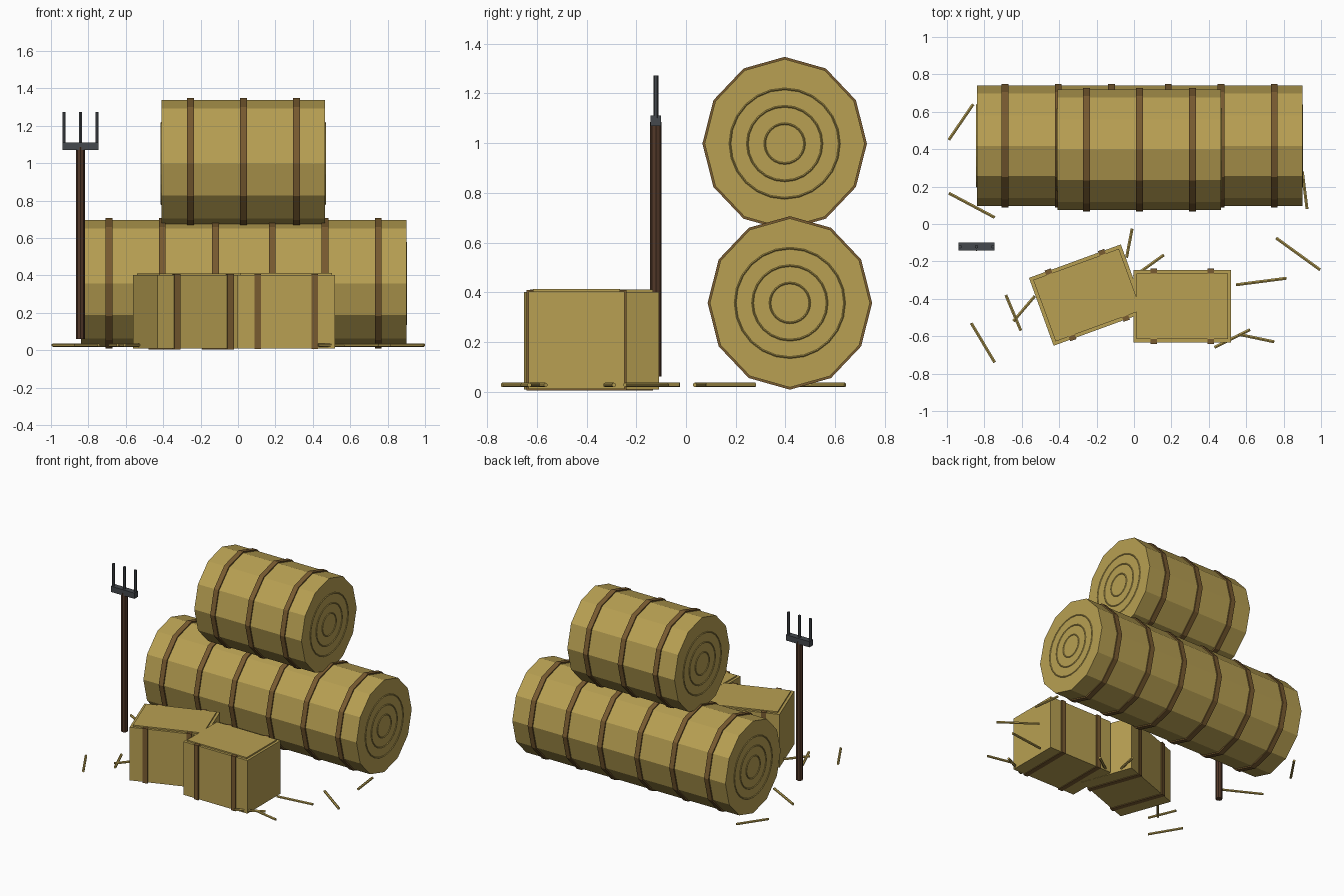
import bpy
from math import radians, atan2, hypot, pi
from mathutils import Vector, Matrix

cube = bpy.data.objects.get("Cube")
if cube:
    bpy.data.objects.remove(cube, do_unlink=True)


def material(name, rgb):
    m = bpy.data.materials.new(name)
    m.use_nodes = True
    m.diffuse_color = (*rgb, 1)
    m.node_tree.nodes["Principled BSDF"].inputs["Base Color"].default_value = (*rgb, 1)
    return m


STRAW = material("straw", (0.48, 0.35, 0.085))
TWINE = material("twine_brown", (0.19, 0.105, 0.03))
WOOD = material("dark_wood", (0.085, 0.04, 0.022))
IRON = material("dark_iron", (0.06, 0.066, 0.075))


def finish(name, mat):
    ob = bpy.context.object
    ob.name = name
    ob.data.materials.append(mat)
    return ob


def box(name, mat, centre, size, turn=0):
    bpy.ops.mesh.primitive_cube_add(size=1, location=centre, rotation=(0, 0, turn))
    ob = finish(name, mat)
    ob.scale = size
    return ob


def rod(name, mat, start, end, radius, sides):
    a, b = Vector(start), Vector(end)
    d = b - a
    bpy.ops.mesh.primitive_cylinder_add(vertices=sides, radius=radius, depth=d.length,
                                        location=(a + b) / 2)
    ob = finish(name, mat)
    ob.rotation_euler = d.to_track_quat("Z", "Y").to_euler()
    return ob


def drum(name, mat, x, y, z, length, ry, rz):
    # Twelve-sided, slightly tall cylinder lying along x
    bpy.ops.mesh.primitive_cylinder_add(vertices=12, radius=1, depth=1, location=(x, y, z))
    ob = finish(name, mat)
    ob.data.transform(Matrix.Rotation(pi / 2, 4, "Y"))
    ob.scale = (length, ry, rz)
    return ob


def round_bale(name, x, y, z, length, bands):
    drum(name, STRAW, x, y, z, length, 0.322, 0.34)
    for bx in bands:
        drum(name + "_band", TWINE, bx, y, z, 0.037, 0.331, 0.349)
    # Faint coil rings on both ends
    for side in (-1, 1):
        for r in (0.08, 0.15, 0.22):
            bpy.ops.mesh.primitive_torus_add(
                major_radius=r, minor_radius=0.004, major_segments=24, minor_segments=4,
                location=(x + side * length / 2, y, z), rotation=(0, pi / 2, 0))
            finish(name + "_coil_ring", STRAW)


def square_bale(name, x, y, turn, drop=0):
    box(name, STRAW, (x, y, 0.206 - drop), (0.523, 0.386, 0.392), turn)
    box(name + "_top", STRAW, (x, y, 0.406 - drop), (0.487, 0.35, 0.012), turn)
    for s in (-1, 1):
        offset = Matrix.Rotation(turn, 3, "Z") @ Vector((s * 0.152, 0, 0))
        box(name + "_strap", TWINE, Vector((x, y, 0.2065 - drop)) + offset,
            (0.035, 0.402, 0.403), turn)


# Round bales, one stacked on the other
round_bale("long_round_bale", 0.03, 0.418, 0.357, 1.74,
           (-0.69, -0.405, -0.12, 0.183, 0.466, 0.75))
round_bale("upper_round_bale", 0.028, 0.397, 0.998, 0.875, (-0.255, 0.03, 0.313))

# Square bales
square_bale("square_bale", 0.258, -0.44, 0)
square_bale("turned_square_bale", -0.25, -0.38, radians(20), 0.001)

# Pitchfork
FX, FY = -0.842, -0.121
rod("fork_handle", WOOD, (FX, FY, 0.06), (FX, FY, 1.085), 0.023, 8)
box("fork_crossbar", IRON, (FX, FY, 1.09), (0.192, 0.042, 0.042))
for dx in (-0.088, 0, 0.088):
    rod("fork_tine", IRON, (FX + dx, FY, 1.1), (FX + dx, FY, 1.272), 0.01, 6)

# Loose straws on the ground
straws = [(-.99, .45, -.86, .64), (-.99, .165, -.745, .035), (-.685, -.38, -.605, -.57),
          (-.87, -.53, -.745, -.74), (-.645, -.52, -.53, -.385), (-.04, -.18, -.01, -.025),
          (0, -.28, .16, -.165), (.545, -.325, .815, -.29), (.76, -.075, .995, -.245),
          (.925, .08, .9, .28), (.43, -.66, .62, -.565), (.56, -.59, .75, -.63)]
for x1, y1, x2, y2 in straws:
    rod("loose_straw", STRAW, (x1, y1, 0.027), (x2, y2, 0.027), 0.009, 6)
